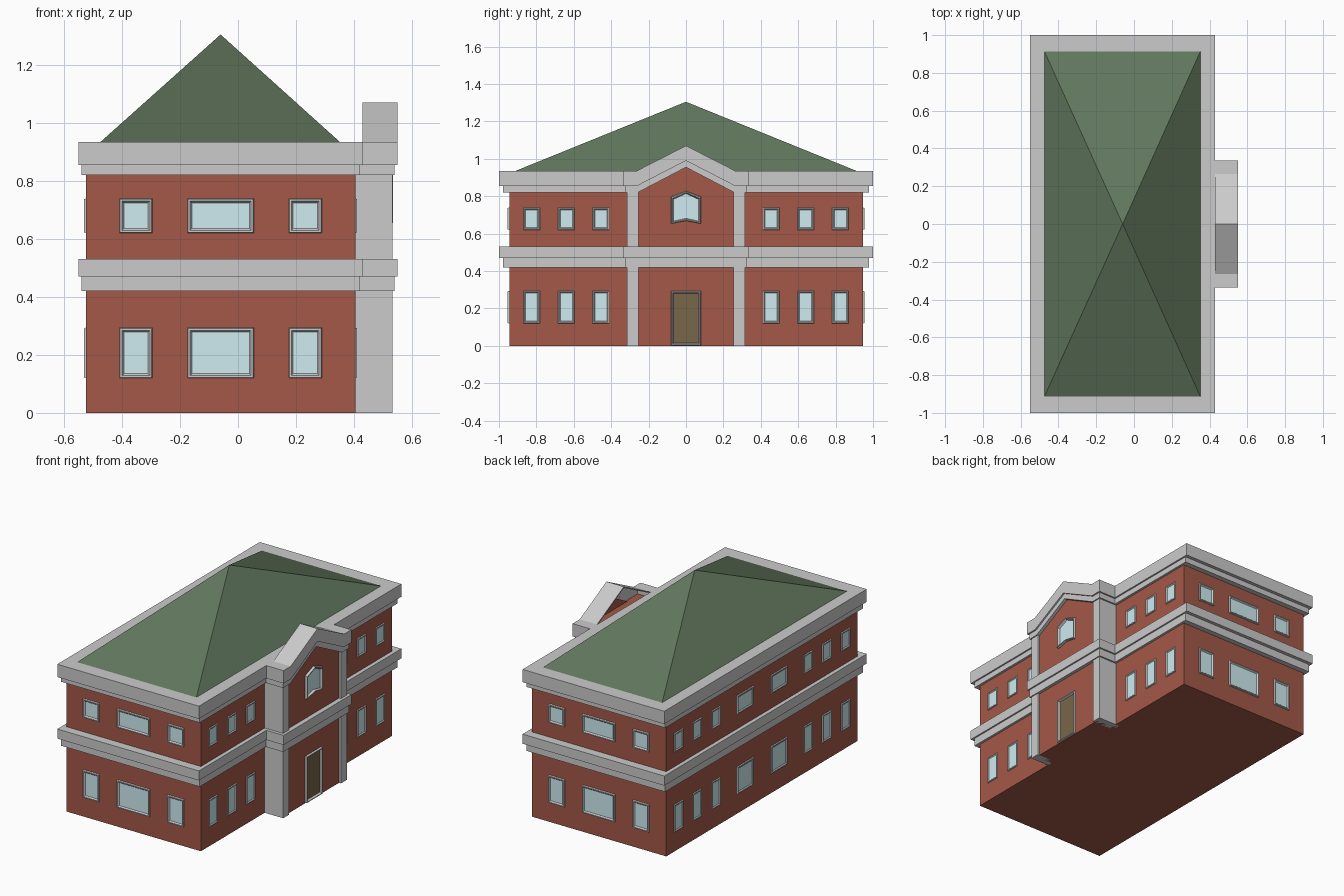
import bpy, bmesh
from mathutils import Vector

if "Cube" in bpy.data.objects:
    bpy.data.objects.remove(bpy.data.objects["Cube"])


def mat(name, rgb):
    m = bpy.data.materials.new(name)
    m.diffuse_color = (*rgb, 1)
    m.use_nodes = True
    m.node_tree.nodes["Principled BSDF"].inputs["Base Color"].default_value = m.diffuse_color
    return m


BRICK = mat("brick", (0.37, 0.098, 0.065))
GREEN = mat("roof_green", (0.12, 0.185, 0.11))
GLASS = mat("glass", (0.62, 0.84, 0.88))
WOOD = mat("door_wood", (0.19, 0.133, 0.067))


def finish(name, bm, material=None):
    bmesh.ops.recalc_face_normals(bm, faces=bm.faces)
    me = bpy.data.meshes.new(name)
    bm.to_mesh(me)
    bm.free()
    ob = bpy.data.objects.new(name, me)
    bpy.context.collection.objects.link(ob)
    if material:
        me.materials.append(material)
    return ob


def box(name, x0, x1, y0, y1, z0, z1, material=None):
    bm = bmesh.new()
    bmesh.ops.create_cube(bm, size=1)
    for v in bm.verts:
        v.co = Vector(((x0 + x1) / 2 + v.co.x * (x1 - x0),
                       (y0 + y1) / 2 + v.co.y * (y1 - y0),
                       (z0 + z1) / 2 + v.co.z * (z1 - z0)))
    return finish(name, bm, material)


def prism_x(name, pts, x0, x1, material=None):
    """Extrude a (y, z) profile along x."""
    bm = bmesh.new()
    f = bm.faces.new([bm.verts.new((x0, y, z)) for y, z in pts])
    r = bmesh.ops.extrude_face_region(bm, geom=[f])
    vs = [g for g in r["geom"] if isinstance(g, bmesh.types.BMVert)]
    bmesh.ops.translate(bm, verts=vs, vec=(x1 - x0, 0, 0))
    return finish(name, bm, material)


def sign(a):
    return (a > 1e-6) - (a < -1e-6)


def opening(name, pts, place, depth, pane=GLASS, rim=0.016):
    """Raised frame and pane; pts are (u, v) around the centre, place maps (u, v, d) to 3D."""
    def ring(inset, d):
        return [place(u - sign(u) * inset, v - sign(v) * inset, d) for u, v in pts]
    bm = bmesh.new()
    rings = [[bm.verts.new(p) for p in ring(i, d)] for i, d in
             ((0, -0.002), (0.003, depth), (rim * 0.6, depth), (rim, 0.001))]
    n = len(pts)
    for a, b in zip(rings, rings[1:]):
        for i in range(n):
            j = (i + 1) % n
            bm.faces.new((a[i], a[j], b[j], b[i]))
    finish(name + "_frame", bm)
    bm = bmesh.new()
    f = bm.faces.new([bm.verts.new(p) for p in ring(rim, 0.001)])
    f.normal_update()
    out = Vector(place(0, 0, 1)) - Vector(place(0, 0, 0))
    me = finish(name + "_pane", bm, pane).data
    if me.polygons[0].normal.dot(out) < 0:
        me.flip_normals()


def rect(w, h):
    return [(-w / 2, -h / 2), (w / 2, -h / 2), (w / 2, h / 2), (-w / 2, h / 2)]


X0, X1, Y = -0.525, 0.405, 0.945
CX = -0.06

# main brick body and entrance bay
box("brick_body", X0, X1, -Y, Y, 0, 0.90, BRICK)
box("entrance_bay", 0.38, 0.52, -0.28, 0.28, 0, 0.90, BRICK)
prism_x("gable_wall", [(-0.26, 0.82), (0.26, 0.82), (0.26, 0.84), (0, 0.98), (-0.26, 0.84)],
        0.51, 0.52, BRICK)

# stepped stone bands round the main body
for name, z0, z1, x0, x1, y in (
        ("belt_lower", 0.42, 0.47, -0.54, 0.42, 0.978),
        ("belt_upper", 0.47, 0.53, -0.55, 0.43, 1.0),
        ("cornice_lower", 0.82, 0.855, -0.54, 0.42, 0.978),
        ("cornice_upper", 0.855, 0.935, -0.55, 0.43, 1.0)):
    box(name, x0, x1, -y, y, z0, z1)

# bands round the entrance bay
box("bay_belt_lower", 0.38, 0.54, -0.325, 0.325, 0.42, 0.47)
box("bay_belt_upper", 0.38, 0.55, -0.335, 0.335, 0.47, 0.53)

# pilasters and cornice returns, both sides
for s, side in ((-1, "left"), (1, "right")):
    a, b = sorted((s * 0.255, s * 0.315))
    box("pilaster_" + side, 0.38, 0.533, a, b, 0, 0.83)
    a, b = sorted((s * 0.258, s * 0.325))
    box("return_lower_" + side, 0.38, 0.535, a, b, 0.82, 0.855)
    a, b = sorted((s * 0.265, s * 0.335))
    box("return_upper_" + side, 0.38, 0.535, a, b, 0.855, 0.935)


# gabled cornice over the entrance, open at the back
def chevron(w, top, k, bot, b, rise):
    return [(-w, bot), (-w, top), (-k, top), (0, top + rise), (k, top), (w, top),
            (w, bot), (b, bot), (0, bot + rise), (-b, bot)]


prism_x("gable_cornice_lower", chevron(0.325, 0.856, 0.262, 0.82, 0.258, 0.135), 0.518, 0.54)
prism_x("gable_cornice_upper", chevron(0.335, 0.935, 0.265, 0.855, 0.262, 0.135), 0.52, 0.55)
prism_x("gable_cover", [(-0.265, 0.935), (0, 1.07), (0.265, 0.935),
                        (0.25, 0.935), (0, 1.062), (-0.25, 0.935)], 0.43, 0.53)

# pyramid roof
bm = bmesh.new()
base = [bm.verts.new((x, y, 0.934)) for x, y in
        ((-0.475, -0.915), (0.352, -0.915), (0.352, 0.915), (-0.475, 0.915))]
tip = bm.verts.new((CX, 0, 1.305))
bm.faces.new(base)
for i in range(4):
    bm.faces.new((base[i], base[(i + 1) % 4], tip))
finish("roof", bm, GREEN)


# windows on all four walls, two floors
def wall_y(s, cx, cz):
    return lambda u, v, d: (cx + u, s * (Y + d), cz + v)


def wall_x(x, s, cy, cz):
    return lambda u, v, d: (x + s * d, cy + u, cz + v)


for floor, cz, h in (("ground", 0.207, 0.175), ("upper", 0.68, 0.12)):
    for s, end in ((-1, "front"), (1, "back")):
        for i, (cx, w) in enumerate(((CX - 0.292, 0.115), (CX, 0.23), (CX + 0.292, 0.115))):
            opening(f"{end}_{floor}_window_{i}", rect(w, h), wall_y(s, cx, cz), 0.009)
        for i, cy in enumerate((0.455, 0.64, 0.825)):
            for x, t, wall in ((X0, -1, "left"), (X1, 1, "right")):
                opening(f"{wall}_{floor}_window_{end}_{i}", rect(0.09, h),
                        wall_x(x, t, s * cy, cz), 0.006, rim=0.013)
        opening(f"left_{floor}_wide_window_{end}", rect(0.165, h),
                wall_x(X0, -1, s * 0.167, cz), 0.006)

# entrance door and peaked window above
opening("door", rect(0.16, 0.293), wall_x(0.52, 1, 0, 0.148), 0.012, WOOD, 0.014)
opening("peaked_window", [(-0.08, -0.085), (0, -0.07), (0.08, -0.085),
                          (0.08, 0.06), (0, 0.09), (-0.08, 0.06)],
        wall_x(0.52, 1, 0, 0.738), 0.015, rim=0.014)
